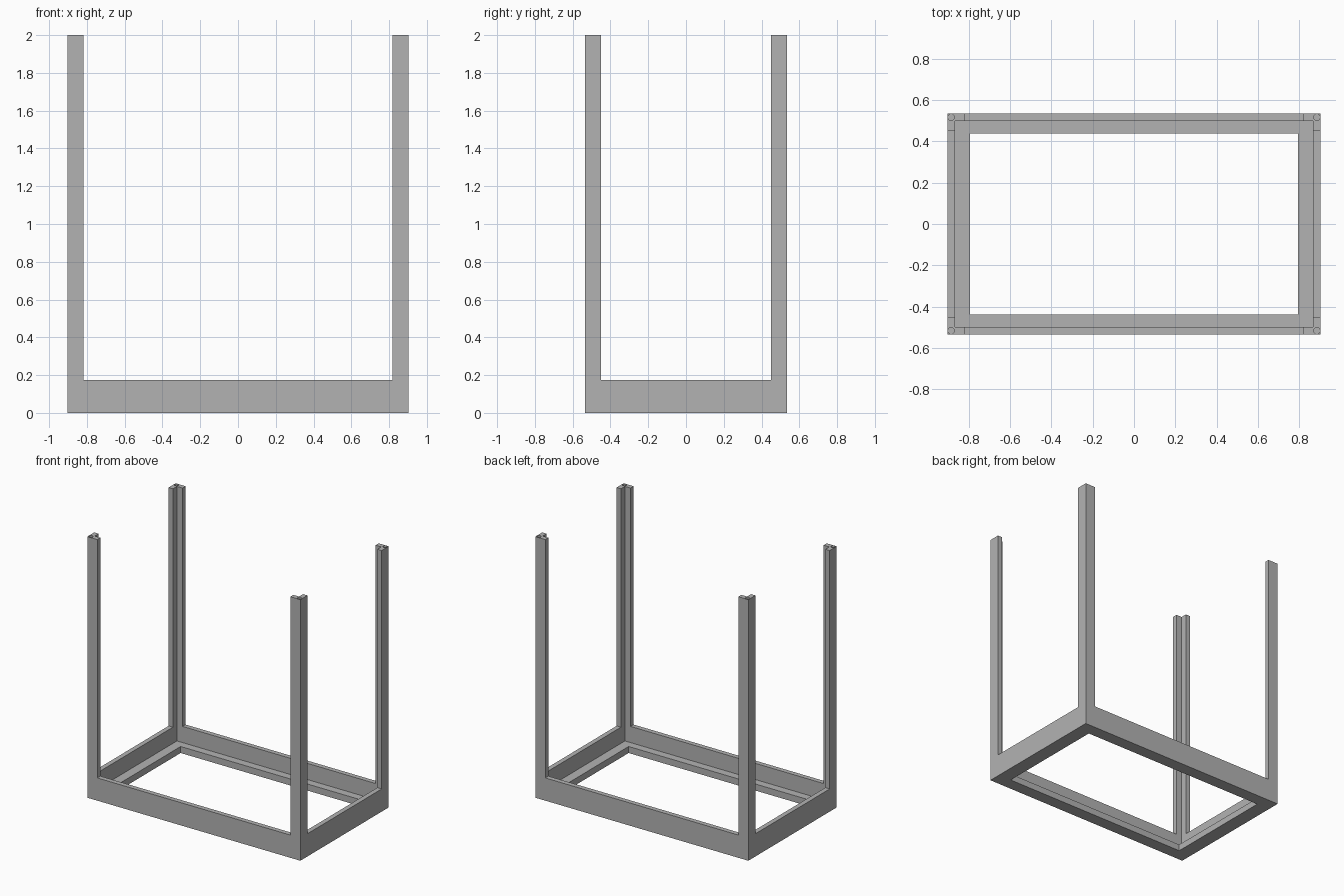
import bpy, bmesh

cube = bpy.data.objects.get("Cube")
if cube:
    bpy.data.objects.remove(cube, do_unlink=True)

HX, HY = 0.903, 0.535       # half width and half depth
TOP, RIM = 2.0, 0.174       # post top and base rim height
WALL, ARM = 0.037, 0.085    # wall thickness and post arm length
LEDGE_X, LEDGE_Y, LEDGE_H = 0.11, 0.097, 0.05

grey = bpy.data.materials.new("plain grey")
grey.use_nodes = True
colour = (0.45, 0.45, 0.45, 1)
grey.diffuse_color = colour
grey.node_tree.nodes["Principled BSDF"].inputs["Base Color"].default_value = colour


def finish(name, bm):
    bmesh.ops.recalc_face_normals(bm, faces=bm.faces[:])
    mesh = bpy.data.meshes.new(name)
    bm.to_mesh(mesh)
    bm.free()
    mesh.materials.append(grey)
    obj = bpy.data.objects.new(name, mesh)
    bpy.context.collection.objects.link(obj)
    return obj


# Base frame: an L-shaped section swept round the rectangle
section = [(0, 0, 0), (0, 0, RIM), (WALL, WALL, RIM), (WALL, WALL, LEDGE_H),
           (LEDGE_X, LEDGE_Y, LEDGE_H), (LEDGE_X, LEDGE_Y, 0)]
bm = bmesh.new()
loops = [[bm.verts.new((sx * (HX - ix), sy * (HY - iy), z))
          for sx, sy in ((1, 1), (-1, 1), (-1, -1), (1, -1))]
         for ix, iy, z in section]
for i, a in enumerate(loops):
    b = loops[(i + 1) % len(loops)]
    for k in range(4):
        n = (k + 1) % 4
        bm.faces.new((a[k], a[n], b[n], b[k]))
finish("base_frame", bm)

# Corner posts: an angle profile raised from the rim
angle = [(0, 0), (ARM, 0), (ARM, WALL), (WALL, WALL), (WALL, ARM), (0, ARM)]
bm = bmesh.new()
foot = bm.faces.new([bm.verts.new((HX - x, HY - y, RIM)) for x, y in angle])
raised = bmesh.ops.extrude_face_region(bm, geom=[foot], use_keep_orig=True)
bmesh.ops.translate(bm, vec=(0, 0, TOP - RIM),
                    verts=[g for g in raised["geom"] if isinstance(g, bmesh.types.BMVert)])
posts = finish("corner_posts", bm)

# Round socket in the top of each post
bm = bmesh.new()
bmesh.ops.create_cone(bm, cap_ends=True, segments=24, radius1=0.0155, radius2=0.0155, depth=0.2)
bmesh.ops.translate(bm, verts=bm.verts[:], vec=(HX - WALL / 2, HY - WALL / 2, TOP))
cutter = finish("socket_cutter", bm)
cutter.hide_render = True
cutter.hide_viewport = True

socket = posts.modifiers.new("socket", 'BOOLEAN')
socket.operation = 'DIFFERENCE'
socket.solver = 'EXACT'
socket.object = cutter
mirror = posts.modifiers.new("four corners", 'MIRROR')
mirror.use_axis = (True, True, False)
mirror.use_mirror_merge = False
